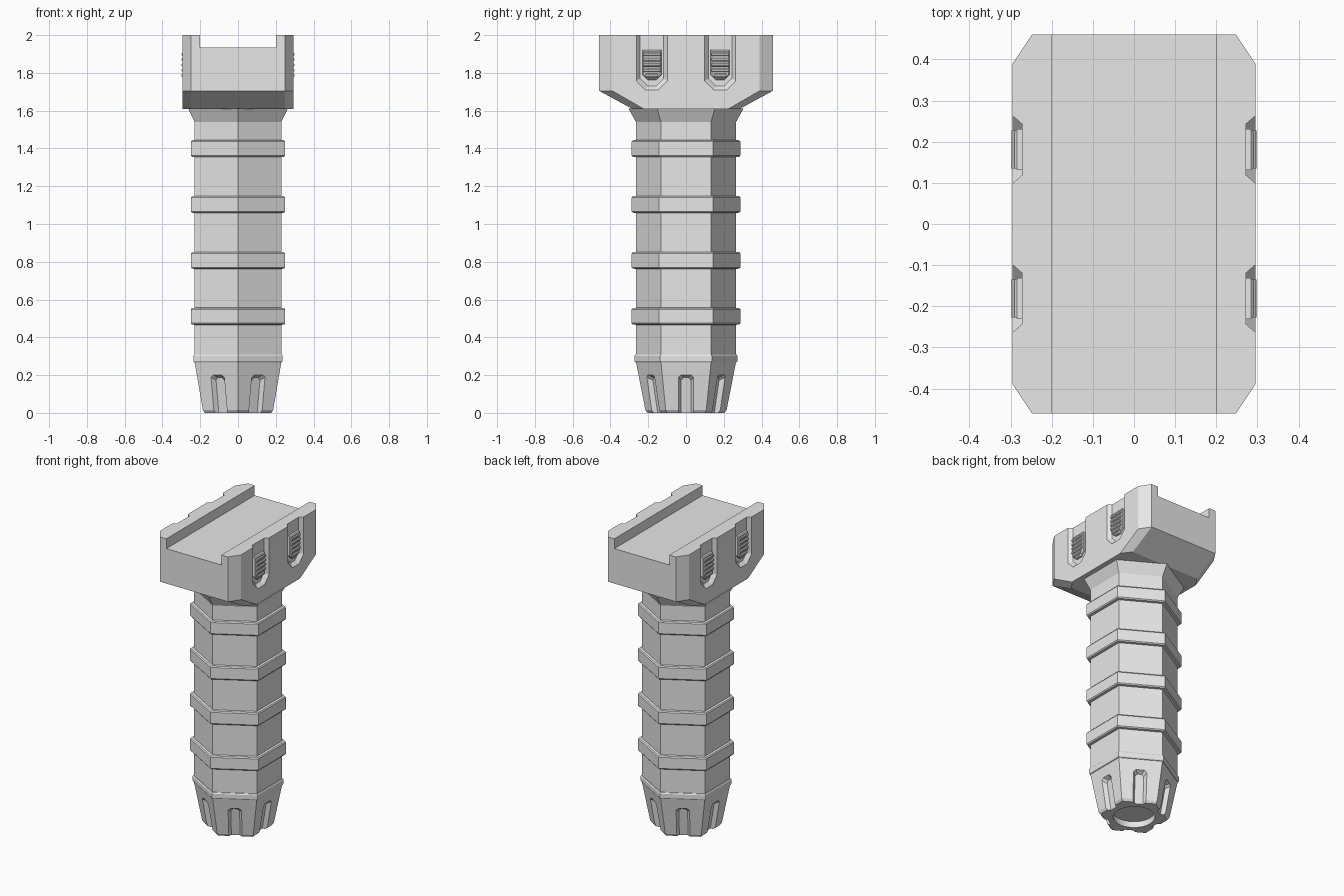
import bpy
import bmesh
from math import cos, sin, pi
from mathutils import Matrix, Vector

cube = bpy.data.objects.get("Cube")
if cube:
    bpy.data.objects.remove(cube, do_unlink=True)

grey = bpy.data.materials.new("plain grey")
grey.use_nodes = True
grey.diffuse_color = (0.8, 0.8, 0.8, 1)
grey.node_tree.nodes["Principled BSDF"].inputs["Base Color"].default_value = (0.8, 0.8, 0.8, 1)


def finish(bm, name):
    bmesh.ops.recalc_face_normals(bm, faces=bm.faces)
    mesh = bpy.data.meshes.new(name)
    bm.to_mesh(mesh)
    bm.free()
    mesh.materials.append(grey)
    ob = bpy.data.objects.new(name, mesh)
    bpy.context.collection.objects.link(ob)
    return ob


def loft(bm, sections, matrix=Matrix()):
    """Closed solid through matching outlines."""
    rings = [[bm.verts.new(matrix @ Vector(p)) for p in s] for s in sections]
    for a, b in zip(rings, rings[1:]):
        for i in range(len(a)):
            j = (i + 1) % len(a)
            bm.faces.new((a[i], a[j], b[j], b[i]))
    bm.faces.new(rings[0])
    bm.faces.new(rings[-1])


def ring(radius, z, sides=6):
    # corners point to the front and back
    return [(radius * sin(2 * pi * i / sides), radius * cos(2 * pi * i / sides), z)
            for i in range(sides)]


def turned(name, profile, sides=6):
    bm = bmesh.new()
    loft(bm, [ring(r, z, sides) for r, z in profile])
    return finish(bm, name)


def cut(target, cutter):
    cutter.hide_render = True
    mod = target.modifiers.new("cut", 'BOOLEAN')
    mod.operation = 'DIFFERENCE'
    mod.solver = 'EXACT'
    mod.object = cutter
    bpy.context.view_layer.objects.active = target
    bpy.ops.object.modifier_apply(modifier=mod.name)
    bpy.data.objects.remove(cutter, do_unlink=True)


def side_places():
    """Four pocket positions: two on each side of the head."""
    for turn in (0, pi):
        for y in (-0.181, 0.181):
            yield Matrix.Rotation(turn, 4, 'Z') @ Matrix.Translation((0, y, 0))


def shield(x, half, top, bottom, corner):
    """Outline with a chamfered lower end, facing along x."""
    return [(x, -half, top), (x, -half, bottom + corner), (x, -half + corner, bottom),
            (x, half - corner, bottom), (x, half, bottom + corner), (x, half, top)]


# Grip shaft with flared neck
turned("grip_shaft", [(0.265, 0.28), (0.265, 1.54), (0.305, 1.612)])

# Raised grip bands
for n in range(4):
    z = 0.468 + n * 0.296
    turned(f"grip_band_{n + 1}", [(0.262, z - 0.002), (0.282, z), (0.288, z + 0.007),
                                  (0.288, z + 0.08), (0.282, z + 0.087), (0.262, z + 0.089)])
turned("cap_collar", [(0.262, 0.266), (0.268, 0.268), (0.273, 0.275),
                      (0.273, 0.302), (0.268, 0.309), (0.262, 0.311)])

# Tapered end cap with slots and a round recess below
cap = turned("end_cap", [(0.203, 0), (0.215, 0.015), (0.265, 0.27), (0.265, 0.29)])
bm = bmesh.new()
SLOPE = 0.17
for i in range(6):
    sections = []
    for depth, half, top in ((-0.025, 0.026, 0.187), (0.025, 0.054, 0.215)):
        flat = shield(0, half, 0.05, -top, 0.014)
        sections.append([(0.183 + depth - z * SLOPE, y, -z) for _, y, z in flat])
    loft(bm, sections, Matrix.Rotation(i * pi / 3, 4, 'Z'))
cut(cap, finish(bm, "slot_cutter"))
cut(cap, turned("recess_cutter", [(0.125, -0.05), (0.125, 0.04)], 32))


# Mount head with sloped ends and chamfered corners
def head_outline(z, side_y, end_y):
    quarter = [(0.295, side_y), (0.248, end_y)]
    return [(x, y, z) for x, y in
            quarter + [(-x, y) for x, y in quarter[::-1]]
            + [(-x, -y) for x, y in quarter] + [(x, -y) for x, y in quarter[::-1]]]


bm = bmesh.new()
loft(bm, [head_outline(1.61, 0.225, 0.285), head_outline(1.705, 0.39, 0.46),
          head_outline(2.0, 0.39, 0.46)])
head = finish(bm, "mount_head")

# Rail channel along the top
bm = bmesh.new()
bmesh.ops.create_cube(bm, size=1, matrix=Matrix.Translation((0, 0, 2.035))
                      @ Matrix.Diagonal((0.4, 1.2, 0.2, 1)))
cut(head, finish(bm, "channel_cutter"))

# Side pockets, open at the top
bm = bmesh.new()
for place in side_places():
    loft(bm, [shield(0.272, 0.062, 2.1, 1.73, 0.04),
              shield(0.318, 0.102, 2.1, 1.69, 0.055)], place)
cut(head, finish(bm, "pocket_cutter"))

# Buttons with finger ridges
bm = bmesh.new()
for place in side_places():
    loft(bm, [shield(0.265, 0.05, 1.92, 1.763, 0.027),
              shield(0.284, 0.05, 1.92, 1.763, 0.027),
              shield(0.290, 0.044, 1.914, 1.769, 0.025)], place)
    for n in range(5):
        z = 1.786 + n * 0.028
        half = 0.034 if n == 0 else 0.046
        loft(bm, [[(0.28, y, z - 0.011), (0.294, y, z - 0.009), (0.298, y, z - 0.004),
                   (0.298, y, z + 0.004), (0.294, y, z + 0.009), (0.28, y, z + 0.011)]
                  for y in (-half, half)], place)
finish(bm, "side_buttons")
